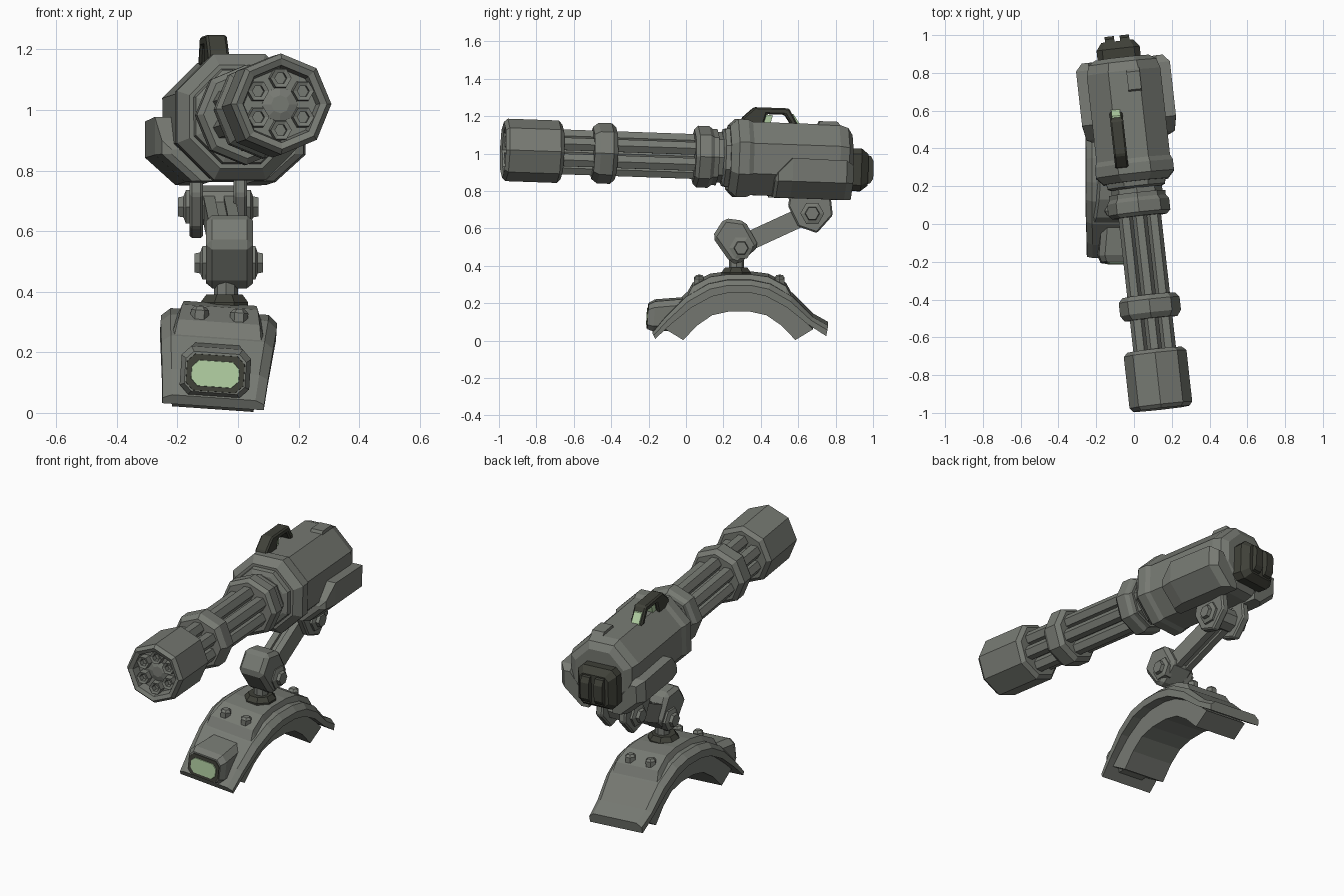
import bpy, bmesh, math
from mathutils import Matrix, Vector

if "Cube" in bpy.data.objects:
    bpy.data.objects.remove(bpy.data.objects["Cube"])


def material(name, rgb):
    m = bpy.data.materials.new(name)
    m.diffuse_color = (*rgb, 1)
    m.use_nodes = True
    m.node_tree.nodes["Principled BSDF"].inputs["Base Color"].default_value = m.diffuse_color
    return m


GREY = material("gunmetal grey", (0.185, 0.195, 0.172))
DARK = material("dark olive grey", (0.05, 0.052, 0.04))
GREEN = material("pale green glow", (0.44, 0.62, 0.36))

# Frames: tilted gun (local y along barrel), rolled base, upright world
d = Vector((-0.112, 1, -0.035)).normalized()
side = d.cross(Vector((0, 0, 1))).normalized()
up = side.cross(d)
GUN = Matrix.Translation((0.035, 0, 0.986)) @ Matrix((side, d, up)).transposed().to_4x4()
BASE = Matrix.Translation((-0.07, 0, 0.2)) @ Matrix.Rotation(math.radians(4), 4, 'Y') @ Matrix.Translation((0, 0, -0.2))
WORLD = Matrix.Identity(4)


def loft(name, rings, mat, frame=WORLD, bevel=0):
    """Skin a list of equal-sized rings and cap both ends."""
    bm = bmesh.new()
    vs = [[bm.verts.new(frame @ Vector(p)) for p in r] for r in rings]
    n = len(vs[0])
    for a, b in zip(vs, vs[1:]):
        for i in range(n):
            bm.faces.new((a[i], a[(i + 1) % n], b[(i + 1) % n], b[i]))
    bm.faces.new(vs[0][::-1])
    bm.faces.new(vs[-1])
    bmesh.ops.recalc_face_normals(bm, faces=bm.faces)
    me = bpy.data.meshes.new(name)
    bm.to_mesh(me)
    bm.free()
    me.materials.append(mat)
    ob = bpy.data.objects.new(name, me)
    bpy.context.collection.objects.link(ob)
    if bevel:
        mod = ob.modifiers.new("bevel", 'BEVEL')
        mod.width, mod.segments = bevel, 1
    return ob


def turned(name, profile, n, mat, frame=WORLD, turn=0.0, at=(0, 0, 0), axis='Y'):
    """n-sided turned part; profile is (position along axis, radius)."""
    rings = []
    for t, r in profile:
        ring = []
        for i in range(n):
            a = math.radians(turn) + 2 * math.pi * i / n
            u, v = r * math.cos(a), r * math.sin(a)
            p = {'X': (t, u, v), 'Y': (u, t, v), 'Z': (u, v, t)}[axis]
            ring.append(Vector(at) + Vector(p))
        rings.append(ring)
    return loft(name, rings, mat, frame)


def slab(name, yz, x0, x1, mat, frame=WORLD, bevel=0):
    """Side profile extruded across x."""
    return loft(name, [[(x, y, z) for y, z in yz] for x in (x0, x1)], mat, frame, bevel)


def panel(w, h, c, y, z, lean=0.0, x=0.0):
    """Rectangle with clipped corners facing -y."""
    pts = [(-w, -h + c), (-w + c, -h), (w - c, -h), (w, -h + c),
           (w, h - c), (w - c, h), (-w + c, h), (-w, h - c)]
    return [(x + px, y + lean * pz, z + pz) for px, pz in pts]


# ---- Gun: muzzle, barrels, rings ----
turned("muzzle_shroud", [(-0.925, 0.12), (-0.975, 0.128), (-0.985, 0.15), (-0.965, 0.167),
                         (-0.69, 0.167), (-0.67, 0.145)], 8, GREY, GUN)
for k in range(6):
    a = math.radians(30 + 60 * k)
    at = (0.086 * math.cos(a), 0, 0.086 * math.sin(a))
    turned("barrel", [(-0.93, 0.02), (-0.96, 0.02), (-0.965, 0.035), (-0.9, 0.039), (0.1, 0.039)],
           6, GREY, GUN, at=at)
turned("barrel_core", [(-0.94, 0.03), (-0.93, 0.06), (0.1, 0.06)], 8, GREY, GUN)
turned("barrel_clamp", [(-0.505, 0.125), (-0.505, 0.14), (-0.475, 0.162), (-0.405, 0.162),
                        (-0.38, 0.14), (-0.38, 0.125)], 8, GREY, GUN)
turned("barrel_root_ring", [(0.04, 0.13), (0.04, 0.145), (0.06, 0.165), (0.12, 0.165),
                            (0.14, 0.15), (0.165, 0.15), (0.165, 0.135), (0.25, 0.135)], 8, GREY, GUN)

# ---- Gun: housing ----
turned("housing_collar", [(0.19, 0.14), (0.2, 0.165), (0.225, 0.17), (0.225, 0.185), (0.265, 0.225), (0.32, 0.225),
                          (0.345, 0.212), (0.36, 0.2)], 8, GREY, GUN, 22.5)
turned("housing", [(0.33, 0.212), (0.81, 0.212), (0.86, 0.195), (0.885, 0.155)], 8, GREY, GUN, 22.5)
for s in (-1, 1):
    def section(y, top, grow):
        pts = [(0.18, top), (0.225 + grow, top), (0.225 + grow, -0.115),
               (0.125 + grow, -0.205), (0.07, -0.205), (0.07, -0.17)]
        return [(s * x, y, z) for x, z in pts]
    loft("housing_side_plate", [section(0.46, -0.17 + 0.07, -0.02), section(0.475, -0.07, 0.01),
                                section(0.55, 0.01, 0.025), section(0.84, 0.005, 0.025),
                                section(0.88, -0.02, -0.01)], GREY, GUN)
slab("top_latch", [(0.69, 0.18), (0.705, 0.212), (0.8, 0.212), (0.825, 0.18)], 0.015, 0.085, GREY, GUN)

# Rear cap with two ridges
rear = [panel(w, h, c, y, -0.04, x=-0.015) for w, h, c, y in
        ((0.115, 0.11, 0.03, 0.86), (0.115, 0.115, 0.03, 0.935), (0.085, 0.085, 0.02, 0.975))]
loft("rear_cap", rear, DARK, GUN)
for x in (-0.055, 0.025):
    slab("rear_cap_ridge", [(0.96, 0.04), (0.99, 0.035), (1.005, 0.005), (1.005, -0.085),
                            (0.99, -0.11), (0.96, -0.12)], x - 0.025, x + 0.025, DARK, GUN)

# Carry handle / sight with glowing inner supports
slab("sight_handle", [(0.295, 0.17), (0.3, 0.215), (0.365, 0.275), (0.55, 0.275), (0.605, 0.18), (0.57, 0.18),
                      (0.53, 0.24), (0.43, 0.24), (0.41, 0.17)], -0.1, -0.03, DARK, GUN, 0.008)
slab("sight_front_light", [(0.40, 0.18), (0.415, 0.235), (0.465, 0.235), (0.45, 0.18)], -0.085, -0.045, GREEN, GUN)
slab("sight_rear_light", [(0.565, 0.18), (0.548, 0.25), (0.575, 0.245), (0.62, 0.18)], -0.088, -0.042, GREEN, GUN)

# ---- Articulated mount ----
for x in (-0.16, -0.015):
    slab("upper_lug", [(0.56, 0.8), (0.545, 0.72), (0.60, 0.61), (0.70, 0.575), (0.785, 0.67), (0.77, 0.8)],
         x, x + 0.045, GREY, bevel=0.008)
for x, y, z, half in ((-0.065, 0.675, 0.68, 0.095), (-0.03, 0.295, 0.495, 0.075)):
    for s in (-1, 1):
        turned("pivot_bolt", [(s * (half - 0.03), 0.064), (s * (half + 0.012), 0.064), (s * (half + 0.02), 0.04),
                              (s * (half + 0.038), 0.036)], 6, GREY, at=(x, y, z), axis='X')
low, high = Vector((-0.03, 0.3, 0.515)), Vector((-0.065, 0.67, 0.685))
normal = (high - low).cross(Vector((1, 0, 0))).normalized()
for name, x0, x1, t in (("arm_rail", -0.052, -0.015, 0.05), ("arm_rail", 0.015, 0.052, 0.05),
                        ("arm_web", -0.02, 0.02, 0.035)):
    loft(name, [[p + Vector((x, 0, 0)) + normal * h for x, h in ((x0, -t), (x1, -t), (x1, t), (x0, t))]
                for p in (low, high)], GREY)
turned("arm_end", [(-0.052, 0.065), (0.052, 0.065)], 8, GREY, at=high, axis='X')
slab("lower_knuckle", [(0.14, 0.555), (0.205, 0.655), (0.315, 0.64), (0.39, 0.505), (0.28, 0.405), (0.235, 0.42)],
     -0.105, 0.05, GREY, bevel=0.02)
turned("swivel_neck", [(0.37, 0.04), (0.45, 0.04)], 8, GREY, at=(-0.04, 0.27, 0), axis='Z')
turned("swivel_disc", [(0.33, 0.085), (0.365, 0.085), (0.39, 0.065)], 8, DARK,
       turn=22.5, at=(-0.045, 0.268, 0), axis='Z')

# ---- Arched base: (outer y, z, inner y, z, half width) ----
ARCH = [(-0.18, 0.05, -0.165, 0.02, 0.168), (-0.11, 0.135, -0.08, 0.10, 0.175), (0.0, 0.245, 0.03, 0.19, 0.185),
        (0.12, 0.315, 0.14, 0.25, 0.192), (0.22, 0.335, 0.23, 0.27, 0.192)]
ARCH += [(0.57 - a, b, 0.57 - c, e, w) for a, b, c, e, w in ARCH[::-1]]
ARCH[-1] = (0.76, 0.09, 0.75, 0.035, 0.168)
rings = []
for oy, oz, iy, iz, w in ARCH:
    my, mz = oy * 0.6 + iy * 0.4, oz * 0.6 + iz * 0.4
    rings.append([(-w, iy, iz), (w, iy, iz), (w, my, mz), (w - 0.03, oy, oz), (-w + 0.03, oy, oz), (-w, my, mz)])
loft("base_strap", rings, GREY, BASE)

# Padded liner under the arch
LINER = [(-0.11, 0.07, -0.015, 0.012), (0.03, 0.2, 0.06, 0.09), (0.14, 0.255, 0.14, 0.145), (0.22, 0.275, 0.23, 0.165)]
LINER += [(0.57 - a, b, 0.57 - c, e) for a, b, c, e in LINER[::-1]]
loft("base_liner", [[(-0.135, iy, iz), (0.135, iy, iz), (0.135, oy, oz), (-0.135, oy, oz)]
                    for oy, oz, iy, iz in LINER], GREY, BASE)

# Raised top plate and rivets
PLATE = [(0.0, 0.235, 0.145), (0.035, 0.3, 0.135), (0.13, 0.35, 0.125), (0.22, 0.362, 0.12)]
PLATE += [(0.57 - y, z, w) for y, z, w in PLATE[::-1]]
loft("top_plate", [[(-w - 0.02, y, z - 0.05), (w + 0.02, y, z - 0.05), (w, y, z), (-w, y, z)]
                   for y, z, w in PLATE], GREY, BASE)
for y in (0.07, 0.5):
    for x in (-0.065, 0.065):
        turned("rivet", [(0.30, 0.03), (0.335, 0.03), (0.347, 0.018)], 6, GREY, BASE, at=(x, y, 0), axis='Z')

# Front lamp: housing, dark frame, green lens
lean = 0.06
loft("lamp_housing", [panel(0.1, 0.085, 0.03, 0.02, 0.145), panel(0.115, 0.08, 0.03, -0.17, 0.135, lean),
                      panel(0.1, 0.066, 0.025, -0.203, 0.132, lean)], GREY, BASE)
loft("lamp_frame", [panel(0.097, 0.062, 0.025, -0.19, 0.13, lean), panel(0.095, 0.06, 0.025, -0.207, 0.13, lean)],
     DARK, BASE)
loft("lamp_lens", [panel(0.08, 0.044, 0.022, -0.2, 0.128, lean), panel(0.078, 0.042, 0.022, -0.211, 0.128, lean)],
     GREEN, BASE)
